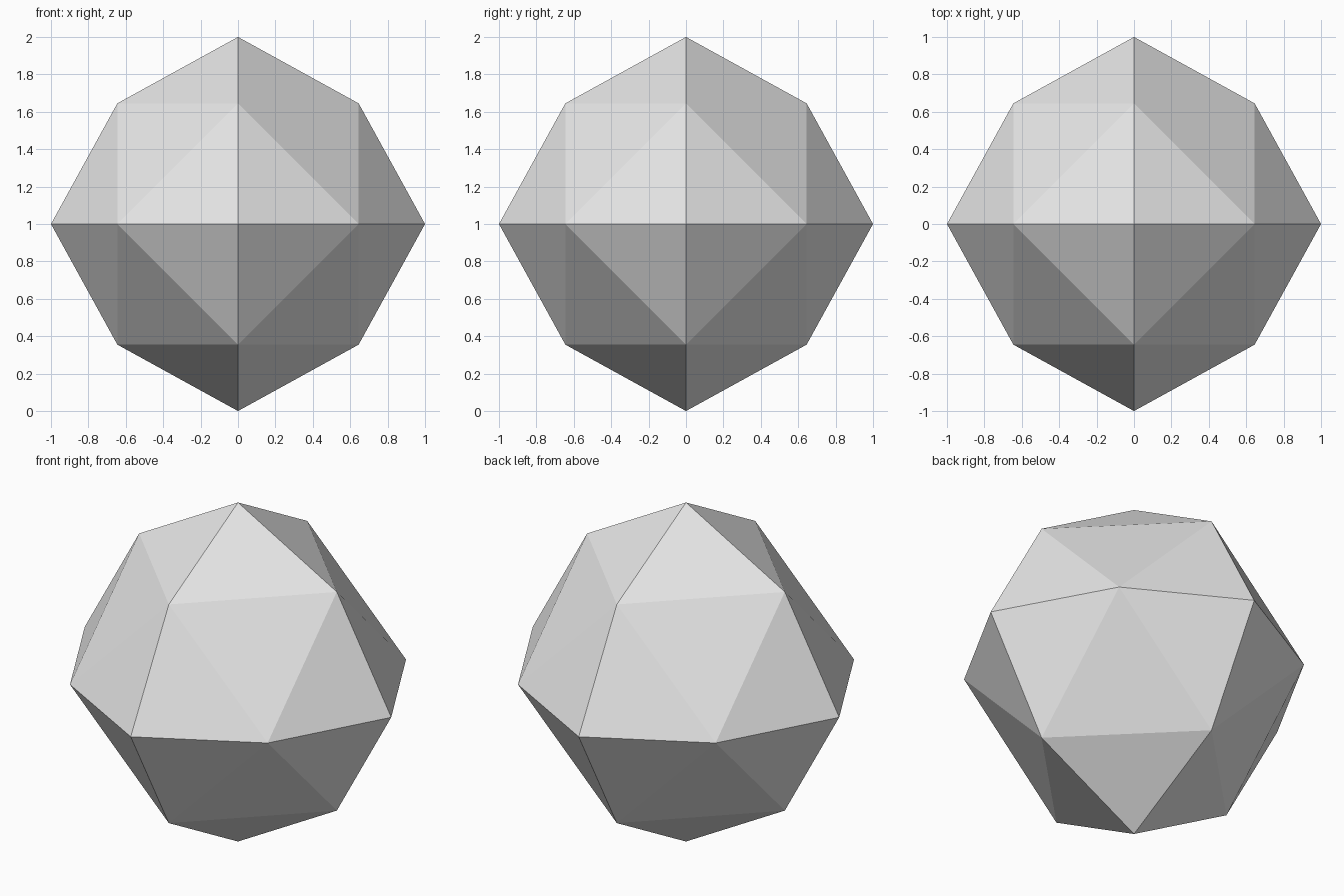
import bpy
import bmesh
from itertools import product
from mathutils import Vector

cube = bpy.data.objects.get("Cube")
if cube:
    bpy.data.objects.remove(cube, do_unlink=True)

RADIUS = 1.0   # reach of the six axis points
MID = 0.645    # both coordinates of the twelve edge points

# Single plain grey material
grey = bpy.data.materials.new("light grey")
grey.use_nodes = True
colour = (0.8, 0.8, 0.8, 1.0)
grey.diffuse_color = colour
grey.node_tree.nodes["Principled BSDF"].inputs["Base Color"].default_value = colour

# Faceted ball: octahedron with every edge split and pushed outwards
bm = bmesh.new()
for direction in product((-1, 0, 1), repeat=3):
    count = sum(map(abs, direction))
    if count in (1, 2):
        reach = RADIUS if count == 1 else MID
        bm.verts.new(Vector(direction) * reach + Vector((0, 0, RADIUS)))
bmesh.ops.convex_hull(bm, input=bm.verts)
bmesh.ops.recalc_face_normals(bm, faces=bm.faces)
for face in bm.faces:
    face.smooth = False

mesh = bpy.data.meshes.new("faceted_ball")
bm.to_mesh(mesh)
bm.free()
mesh.materials.append(grey)
ball = bpy.data.objects.new("faceted_ball", mesh)
bpy.context.collection.objects.link(ball)
